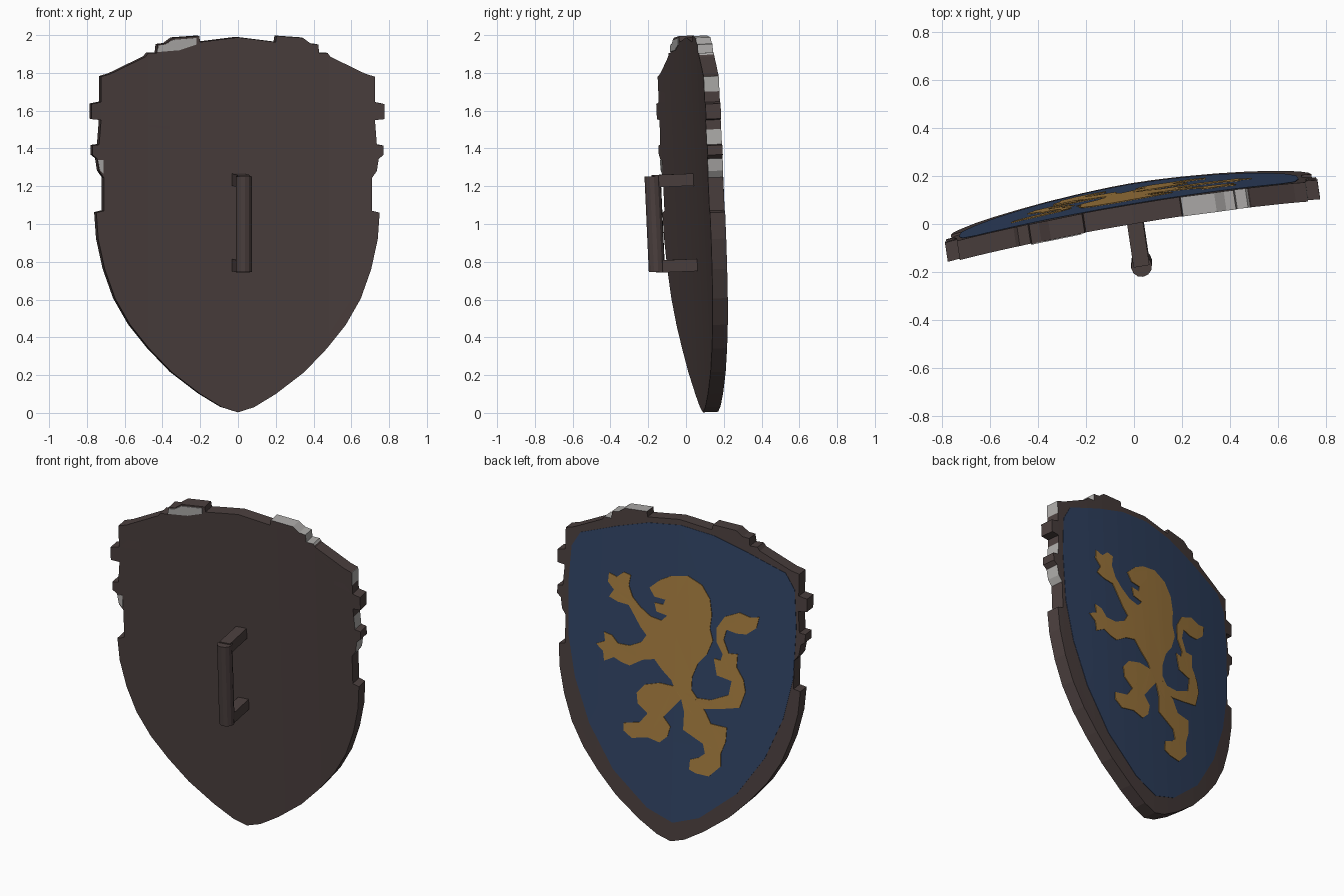
import bpy, bmesh
from mathutils import Vector


def material(name, rgb):
    m = bpy.data.materials.new(name)
    m.diffuse_color = (*rgb, 1)
    return m


DARK = material("dark_iron", (0.070, 0.050, 0.048))
BLUE = material("field_blue", (0.031, 0.058, 0.130))
GOLD = material("old_gold", (0.390, 0.210, 0.052))
STEEL = material("worn_steel", (0.42, 0.41, 0.40))


def warp(u, d, v):
    """Shield space (across, depth, up) to the curved, turned and leaning pose."""
    y = 0.09 - 0.045 * v + 0.168 * u - 0.073 * u * u + d
    return Vector((u - 0.15 * d, y, v + 0.04 * d))


def finish(name, bm, mats):
    """Warp a flat-space mesh into place and link it."""
    for v in bm.verts:
        v.co = warp(*v.co)
    bmesh.ops.recalc_face_normals(bm, faces=bm.faces[:])
    me = bpy.data.meshes.new(name)
    bm.to_mesh(me)
    bm.free()
    for m in mats:
        me.materials.append(m)
    ob = bpy.data.objects.new(name, me)
    bpy.context.collection.objects.link(ob)
    return ob


def cut(bm, co, no):
    bmesh.ops.bisect_plane(bm, geom=bm.verts[:] + bm.edges[:] + bm.faces[:],
                           plane_co=co, plane_no=no, dist=1e-5)


def plate(name, pts, d0, d1, mats, zcuts=()):
    """Outline cut into vertical bands so that it follows the curve, then thickened."""
    bm = bmesh.new()
    bm.faces.new([bm.verts.new((u, d0, v)) for u, v in pts])
    bm.normal_update()
    bmesh.ops.triangulate(bm, faces=bm.faces[:], ngon_method='EAR_CLIP')
    for i in range(-6, 7):
        cut(bm, (i * 0.12 + 0.003, 0, 0), (1, 0, 0))
    for z in zcuts:
        cut(bm, (0, 0, z), (0, 0, 1))
    ret = bmesh.ops.extrude_face_region(bm, geom=bm.faces[:])
    for g in ret["geom"]:
        if isinstance(g, bmesh.types.BMVert):
            g.co.y = d1
    return finish(name, bm, mats)


def mirrored(half):
    """Half profile, starting and ending on the centre line, to a full outline."""
    return half + [(-u, v) for u, v in half[-2:0:-1]]


# shield body with ragged lugs along the edge
half = [(0, .003), (.085, .03), (.2, .1), (.35, .215), (.47, .34), (.57, .465),
        (.65, .605), (.705, .76), (.74, .92), (.75, 1.06), (.71, 1.07), (.71, 1.245),
        (.735, 1.28), (.745, 1.345), (.77, 1.365), (.77, 1.415), (.735, 1.42),
        (.725, 1.55), (.775, 1.555), (.775, 1.635), (.725, 1.645), (.725, 1.78),
        (.675, 1.795), (.49, 1.885), (.475, 1.905), (.43, 1.905), (.425, 1.95),
        (.385, 1.955), (.345, 1.985), (.205, 1.995), (.2, 1.963), (0, 1.988)]
shield = plate("shield_body", mirrored(half), 0, 0.08, [DARK, STEEL], [1.5, 1.7])

# worn steel on the edge faces of the right side
for p in shield.data.polygons:
    x, y, z = p.center
    if abs(p.normal.y) > 0.6 or x < 0.2:
        continue
    worn = [(1.25, 1.35), (1.42, 1.5), (1.7, 1.785)] if x > 0.69 else [(1.9, 2.01)]
    if any(a < z < b for a, b in worn):
        p.material_index = 1

# worn steel patches on the front left edge
plate("worn_patch_top", [(-.43, 1.91), (-.42, 1.945), (-.385, 1.95), (-.345, 1.975),
                         (-.22, 1.985), (-.22, 1.95), (-.31, 1.92)], -0.004, 0.002, [STEEL])
plate("worn_patch_side", [(-.732, 1.285), (-.712, 1.265), (-.712, 1.34), (-.742, 1.34)],
      -0.004, 0.002, [STEEL])

# blue painted field on the outer face
field = [(0, .12), (.16, .18), (.38, .37), (.54, .62), (.64, .88), (.69, 1.13), (.70, 1.45),
         (.685, 1.68), (.63, 1.775), (.4, 1.865), (.2, 1.93), (0, 1.955)]
plate("blue_field", [(u * 1.01 - .01, v) for u, v in mirrored(field)], 0.076, 0.082, [BLUE])


def sketch(pts):
    """Sketch grid of the emblem to shield space."""
    out = []
    for sx, sy in pts:
        a, b = 675 - sx, 841 - sy
        x = (a + 0.028 * b) / 164
        x += 0.045 * x * x
        out.append((x - 0.025, (b - 31 * (x - .038)) / 163.6))
    return out


# rearing beast emblem: head, torso and forelegs
torso = [(672, 573), (689, 573), (703, 582), (711, 596), (713, 612), (711, 626), (714, 638),
         (708, 652), (699, 661), (693, 675), (692, 692), (677, 690), (672, 678), (663, 668),
         (660, 664), (655, 657), (643, 658), (630, 664), (622, 661), (614, 656), (604, 660),
         (603, 650), (596, 643), (605, 640), (604, 631), (612, 634), (618, 642), (630, 644),
         (642, 640), (647, 633), (641, 625), (634, 612), (629, 603), (618, 600), (609, 595),
         (614, 588), (608, 580), (609, 571), (617, 575), (624, 570), (631, 573), (629, 583),
         (633, 595), (641, 605), (651, 614), (662, 618), (668, 613), (657, 609), (655, 600),
         (664, 602), (666, 597), (655, 594), (650, 585), (661, 577)]
# hind legs
legs = [(692, 688), (697, 698), (706, 709), (712, 722), (728, 726), (727, 740), (722, 752),
        (722, 765), (710, 775), (697, 772), (690, 768), (691, 758), (700, 756), (706, 752),
        (704, 742), (694, 735), (684, 728), (685, 710), (682, 697), (679, 700), (671, 708),
        (664, 715), (671, 725), (668, 735), (660, 741), (648, 736), (632, 737), (624, 730),
        (624, 722), (640, 721), (648, 712), (638, 702), (637, 691), (645, 683), (660, 681),
        (674, 684)]
# curling tail with two tufts
tail = [(692, 687), (698, 696), (712, 698), (730, 693), (733, 679), (718, 673), (715, 656),
        (722, 658), (724, 652), (718, 640), (718, 625), (726, 614), (741, 610), (752, 615),
        (761, 615), (758, 626), (748, 632), (738, 631), (728, 627), (725, 637), (730, 651),
        (739, 652), (738, 665), (745, 678), (747, 690), (741, 706), (722, 707), (704, 707),
        (692, 698)]
for name, pts in (("emblem_torso", torso), ("emblem_hind_legs", legs), ("emblem_tail", tail)):
    plate(name, sketch(pts), 0.078, 0.086, [GOLD])

# hand grip: upright rod on two square brackets
bm = bmesh.new()
bmesh.ops.create_cone(bm, cap_ends=True, segments=12, radius1=.043, radius2=.043, depth=.505)
bmesh.ops.translate(bm, verts=bm.verts[:], vec=(0, -.21, 1.008))
finish("grip_rod", bm, [DARK])
for name, z in (("grip_bracket_top", 1.235), ("grip_bracket_bottom", .783)):
    bm = bmesh.new()
    bmesh.ops.create_cube(bm, size=1)
    bmesh.ops.scale(bm, verts=bm.verts[:], vec=(.066, .21, .065))
    bmesh.ops.translate(bm, verts=bm.verts[:], vec=(0, -.104, z))
    finish(name, bm, [DARK])
